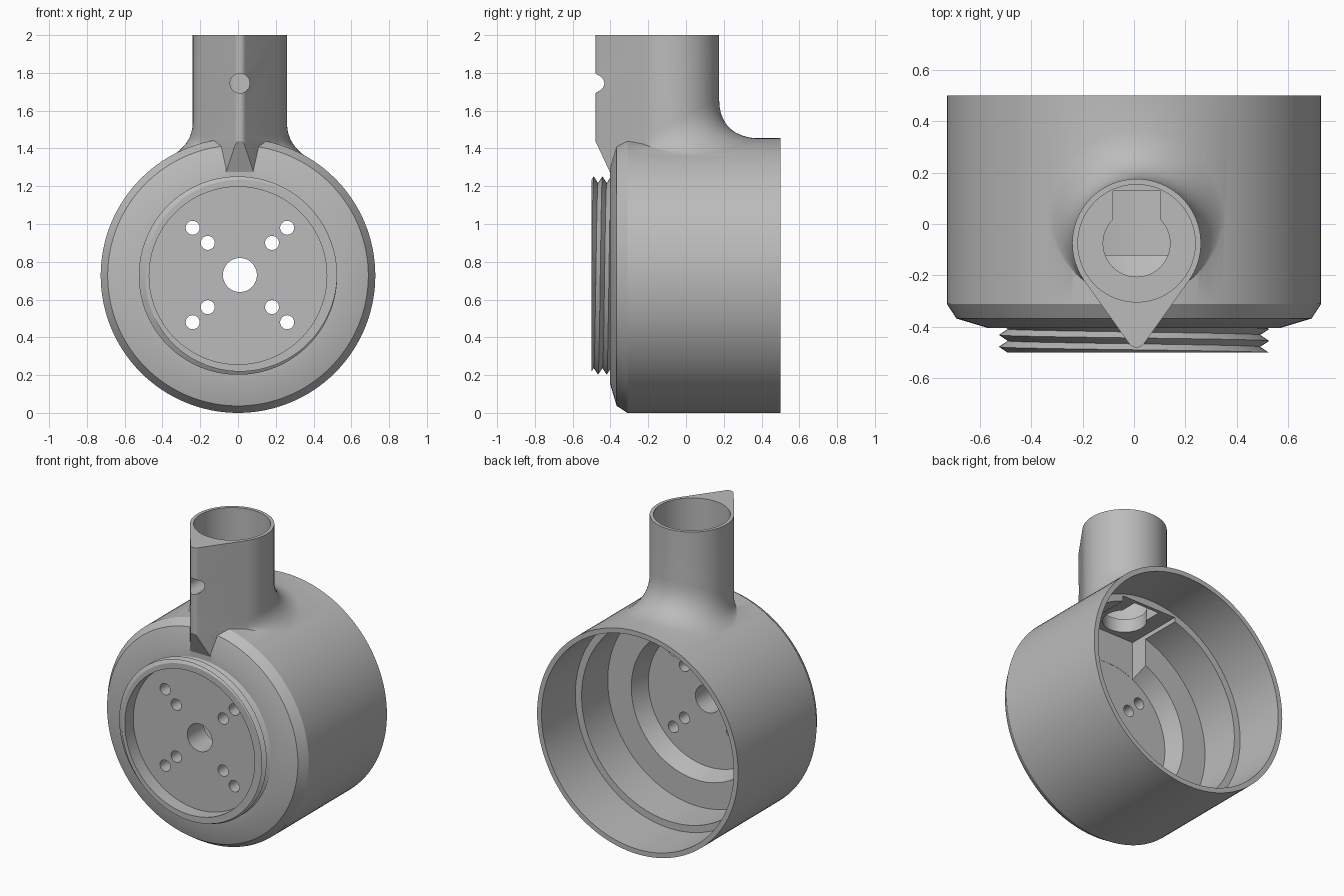
import bpy, bmesh, math
from mathutils import Matrix, Vector

if "Cube" in bpy.data.objects:
    bpy.data.objects.remove(bpy.data.objects["Cube"], do_unlink=True)

R, CZ = 0.727, 0.727          # housing radius and axis height
TX, TY, TR = 0.01, -0.075, 0.25   # socket centre and radius

grey = bpy.data.materials.new("plain grey")
grey.use_nodes = True
colour = (0.5, 0.5, 0.5, 1)
grey.diffuse_color = colour
grey.node_tree.nodes["Principled BSDF"].inputs["Base Color"].default_value = colour


def to_object(name, bm):
    bmesh.ops.recalc_face_normals(bm, faces=bm.faces)
    mesh = bpy.data.meshes.new(name)
    bm.to_mesh(mesh)
    bm.free()
    mesh.materials.append(grey)
    obj = bpy.data.objects.new(name, mesh)
    bpy.context.collection.objects.link(obj)
    return obj


def lathe(name, profile):
    """Spin (radius, y) points about the housing axis."""
    bm = bmesh.new()
    vs = [bm.verts.new((r, y, CZ)) for r, y in profile]
    edges = [bm.edges.new(p) for p in zip(vs, vs[1:])]
    bmesh.ops.spin(bm, geom=vs + edges, cent=(0, 0, CZ), axis=(0, 1, 0),
                   angle=math.tau, steps=128)
    bmesh.ops.remove_doubles(bm, verts=bm.verts, dist=1e-4)
    return to_object(name, bm)


def rod(name, r, start, end, segments=48):
    a, b = Vector(start), Vector(end)
    bm = bmesh.new()
    turn = (b - a).to_track_quat('Z', 'Y').to_matrix().to_4x4()
    bmesh.ops.create_cone(bm, cap_ends=True, segments=segments, radius1=r, radius2=r,
                          depth=(b - a).length,
                          matrix=Matrix.Translation((a + b) / 2) @ turn)
    return to_object(name, bm)


def box(name, low, high):
    a, b = Vector(low), Vector(high)
    bm = bmesh.new()
    bmesh.ops.create_cube(bm, size=1, matrix=Matrix.Translation((a + b) / 2)
                          @ Matrix.Diagonal((*(b - a), 1)))
    return to_object(name, bm)


def combine(target, tool, operation='DIFFERENCE'):
    mod = target.modifiers.new("combine", 'BOOLEAN')
    mod.operation, mod.solver, mod.object = operation, 'EXACT', tool
    bpy.context.view_layer.objects.active = target
    bpy.ops.object.modifier_apply(modifier=mod.name)
    bpy.data.objects.remove(tool, do_unlink=True)


def socket_solid():
    """Teardrop post with a flared foot that fades out along the fin."""
    tip_r, reach = 0.035, 0.37
    cos0 = -(TR - tip_r) / reach
    phi0 = math.acos(cos0)
    outline = []                                   # point, normal
    for i in range(57):
        a = -phi0 + 2 * phi0 * i / 56
        n = Vector((math.sin(a), math.cos(a)))
        outline.append((Vector((TX, TY)) + n * TR, n))
    for i in range(11):
        a = phi0 + (math.tau - 2 * phi0) * i / 10
        n = Vector((math.sin(a), math.cos(a)))
        outline.append((Vector((TX, TY - reach)) + n * tip_r, n))
    bm = bmesh.new()
    columns = []
    for p, n in outline:
        w = 0.24 * max(0, (n.y - cos0) / (1 - cos0))
        q = p + n * w
        root = math.sqrt(R * R - q.x ** 2)
        foot = CZ + root - 0.003
        corner = foot + q.x / root * (q.x - p.x)
        top = corner + 0.07 + 0.6 * w
        col = [(p.x, p.y, 2)]
        for k in range(11):
            t = k / 10
            xy = p + (q - p) * t * t
            z = top * (1 - t) ** 2 + 2 * corner * t * (1 - t) + foot * t * t
            col.append((xy.x, xy.y, z))
        col.append((q.x, q.y, 1.2))
        columns.append([bm.verts.new(c) for c in col])
    for a, b in zip(columns, columns[1:] + columns[:1]):
        for k in range(len(a) - 1):
            bm.faces.new((a[k], a[k + 1], b[k + 1], b[k]))
    bm.faces.new([c[0] for c in columns])
    bm.faces.new([c[-1] for c in columns])
    bmesh.ops.remove_doubles(bm, verts=bm.verts, dist=1e-5)
    # slanted underside of the fin
    cut = bmesh.ops.bisect_plane(bm, geom=bm.verts[:] + bm.edges[:] + bm.faces[:],
                                 plane_co=(0, -0.41, 1.29), plane_no=(0, -0.15, -0.07),
                                 clear_outer=True)
    rim = [e for e in cut["geom_cut"] if isinstance(e, bmesh.types.BMEdge)]
    bmesh.ops.holes_fill(bm, edges=rim)
    return to_object("socket", bm)


# Housing and socket
housing = lathe("housing", [(0, 0.5), (R, 0.5), (R, -0.31), (0.69, -0.367), (0.57, -0.403),
                            (0.488, -0.403), (0.488, -0.498), (0, -0.498)])
combine(housing, socket_solid(), 'UNION')

# Stepped interior and front recess
combine(housing, lathe("interior", [(0, 0.6), (0.695, 0.6), (0.695, 0.15), (0.65, 0.15),
                                    (0.65, -0.12), (0.48, -0.12), (0.44, -0.24), (0, -0.24)]))
combine(housing, lathe("recess", [(0, -0.6), (0.47, -0.6), (0.47, -0.41), (0, -0.41)]))
combine(housing, box("ledge_gap", (-0.19, -0.239, 1.0), (0.21, 0.16, 1.377)))

# Socket bore with its keyhole floor
combine(housing, rod("bore", 0.228, (TX, TY, 1.465), (TX, TY, 2.1), 96))
combine(housing, rod("floor_hole", 0.13, (TX, TY, 1.3), (TX, TY, 1.6)))
combine(housing, box("floor_slot", (TX - 0.092, -0.05, 1.3), (TX + 0.092, 0.128, 1.55)))
combine(housing, rod("fin_hole", 0.052, (TX, -0.6, 1.745), (TX, -0.2, 1.745)))

# Centre hole and screw holes
combine(housing, rod("centre_hole", 0.09, (TX, -0.6, 0.73), (TX, 0, 0.73)))
for sx in (-1, 1):
    for sz in (-1, 1):
        for d in (0.17, 0.25):
            x, z = TX + sx * d, 0.73 + sz * d
            combine(housing, rod("screw_hole", 0.037, (x, -0.6, z), (x, -0.1, z), 32))

# Helical thread round the neck
bm = bmesh.new()
pitch, front, back, steps = 0.046, -0.5, -0.4, 128
columns = []
for i in range(steps + 1):
    a = math.tau * i / steps
    col = [bm.verts.new((0.47 * math.cos(a), front, CZ + 0.47 * math.sin(a)))]
    for j in range(-3, 8):
        y = min(back, max(front, front + pitch * (j / 2 + i / steps)))
        phase = ((y - front) / pitch - i / steps) % 1
        r = 0.49 + 0.035 * abs(2 * phase - 1)
        col.append(bm.verts.new((r * math.cos(a), y, CZ + r * math.sin(a))))
    columns.append(col)
for a, b in zip(columns, columns[1:]):
    for k in range(len(a) - 1):
        bm.faces.new((a[k], a[k + 1], b[k + 1], b[k]))
bmesh.ops.remove_doubles(bm, verts=bm.verts, dist=1e-4)
bmesh.ops.dissolve_degenerate(bm, edges=bm.edges, dist=1e-4)
thread = to_object("neck_thread", bm)

for obj in (housing, thread):
    bpy.ops.object.select_all(action='DESELECT')
    obj.select_set(True)
    bpy.context.view_layer.objects.active = obj
    bpy.ops.object.shade_smooth_by_angle(angle=math.radians(25))
